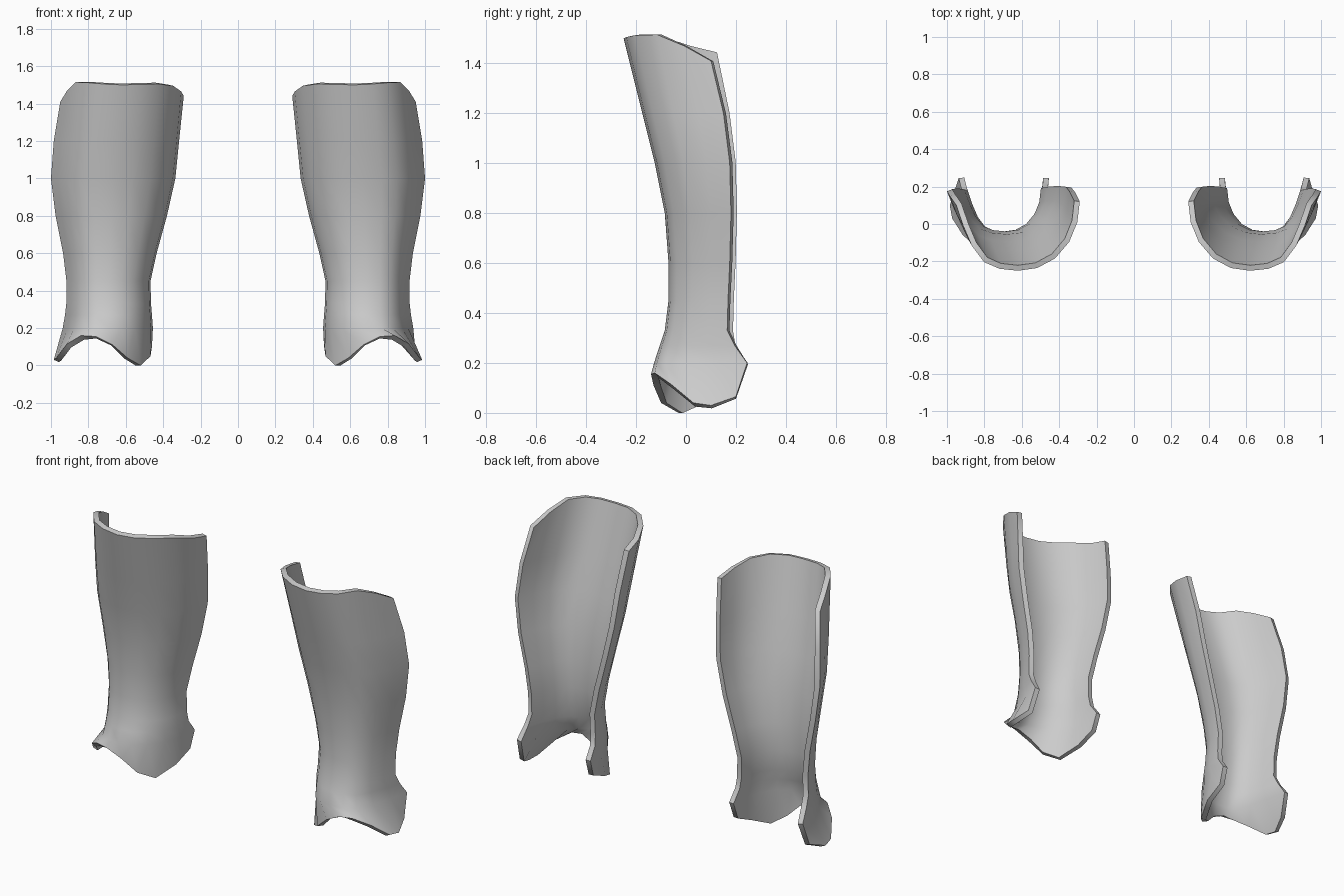
import bpy, math

cube = bpy.data.objects.get("Cube")
if cube:
    bpy.data.objects.remove(cube, do_unlink=True)

# Single plain grey
grey = bpy.data.materials.new("plain_grey")
grey.use_nodes = True
COLOUR = (0.6, 0.6, 0.6, 1)
grey.diffuse_color = COLOUR
grey.node_tree.nodes["Principled BSDF"].inputs["Base Color"].default_value = COLOUR

# Open horseshoe section, inner edge to outer edge: (across, forward)
SECTION = [(-1, 0), (-.96, .3), (-.83, .58), (-.6, .82), (-.31, .96), (0, 1),
           (.3, .97), (.55, .87), (.75, .62), (.89, .31), (1, 0)]

# Levels: height, inner x, outer x, front y, back y
LEVELS = [(1.5, .29, .95, -.25, .10), (1.2, .315, .985, -.175, .15),
          (1.0, .335, 1.0, -.125, .175), (.8, .38, .975, -.085, .18),
          (.6, .435, .935, -.07, .175), (.45, .468, .917, -.07, .168),
          (.33, .465, .918, -.085, .165), (.27, .46, .925, -.105, .195),
          (.2, .455, .937, -.128, .245)]

# Scalloped top rim heights
TOP = [1.44, 1.465, 1.495, 1.505, 1.503, 1.5, 1.505, 1.512, 1.515, 1.47, 1.41]

# Flared bottom rim, arched over the foot
BOTTOM = [(.46, .21, .10), (.468, .09, .05), (.52, -.03, 0), (.59, -.10, .04),
          (.67, -.13, .11), (.76, -.14, .155), (.84, -.125, .16),
          (.915, -.06, .115), (.972, .03, .04), (.985, .1, .03), (.95, .2, .065)]


def level_points(z, x_in, x_out, front, back):
    points = []
    for u, v in SECTION:
        x = (x_in + x_out) / 2 + u * (x_out - x_in) / 2
        rear = back + (.01 * (1 - u) if z > .3 else 0)
        points.append((x, rear + (front - rear) * v, z))
    return points


def shin_guard(name, side):
    rows = [level_points(*level) for level in LEVELS]
    rows[0] = [(x, y, z) for (x, y, _), z in zip(rows[0], TOP)]
    rows.append(BOTTOM)
    n = len(SECTION)
    verts = [(side * x, y, z) for row in rows for x, y, z in row]
    faces = []
    for r in range(len(rows) - 1):
        for c in range(n - 1):
            a = r * n + c
            quad = (a, a + n, a + n + 1, a + 1)
            faces.append(quad if side > 0 else quad[::-1])
    mesh = bpy.data.meshes.new(name)
    mesh.from_pydata(verts, [], faces)
    mesh.materials.append(grey)
    guard = bpy.data.objects.new(name, mesh)
    bpy.context.collection.objects.link(guard)

    # Plate thickness, grown inwards
    shell = guard.modifiers.new("thickness", 'SOLIDIFY')
    shell.thickness = .03
    shell.offset = -1
    shell.use_even_offset = True
    bpy.ops.object.select_all(action='DESELECT')
    guard.select_set(True)
    bpy.context.view_layer.objects.active = guard
    bpy.ops.object.modifier_apply(modifier=shell.name)
    bpy.ops.object.shade_smooth_by_angle(angle=math.radians(50))


shin_guard("left_shin_guard", 1)
shin_guard("right_shin_guard", -1)
